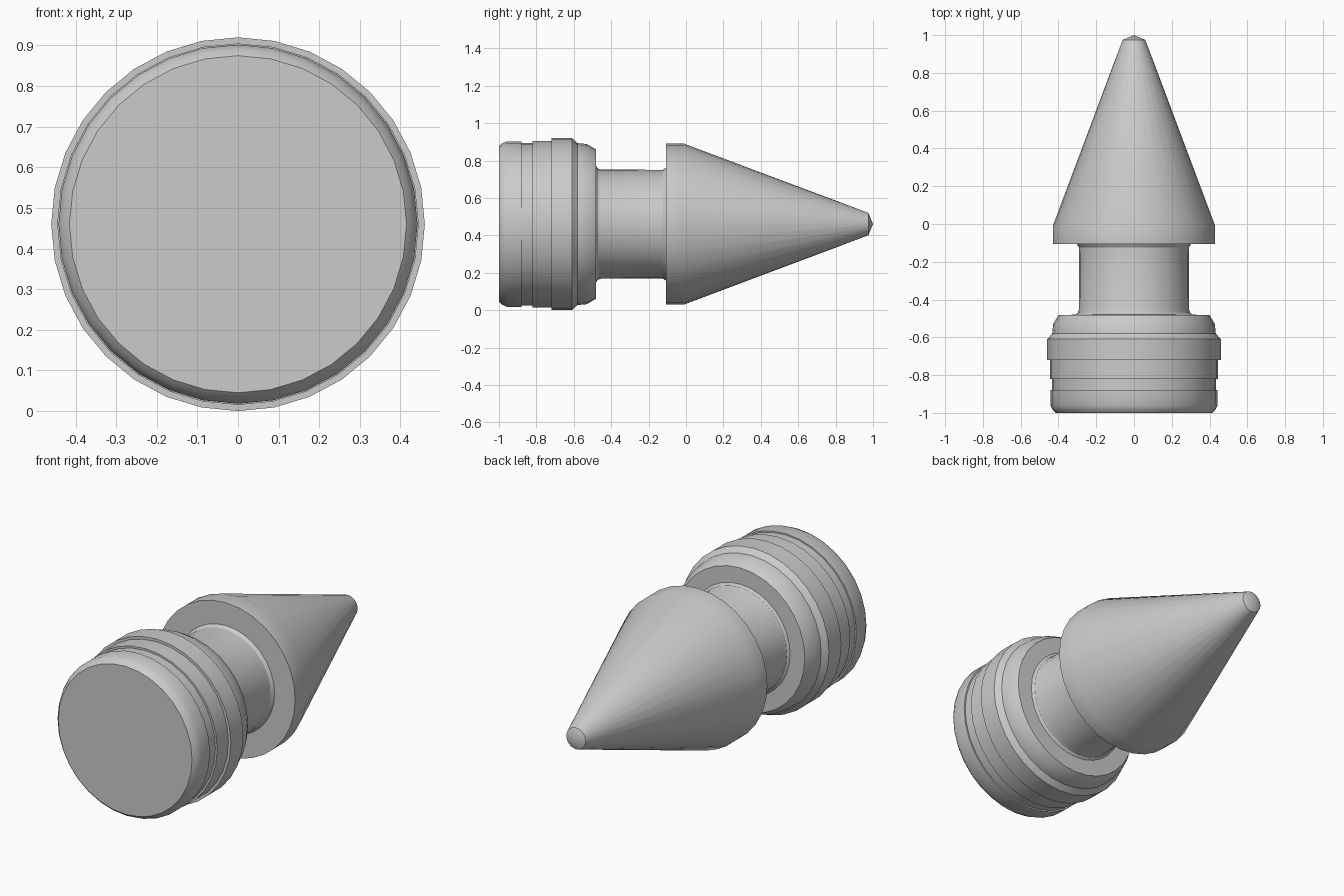
import bpy, bmesh
from math import cos, sin, tau, radians

if "Cube" in bpy.data.objects:
    bpy.data.objects.remove(bpy.data.objects["Cube"])

CZ, SIDES = 0.46, 32


def lathe(name, profile):
    """Revolve (y, radius) points around the y axis; radius 0 makes a pole."""
    bm = bmesh.new()
    rings = []
    for y, r in profile:
        if r == 0:
            rings.append([bm.verts.new((0, y, CZ))] * SIDES)
        else:
            rings.append([bm.verts.new((r * cos(tau * i / SIDES), y, CZ + r * sin(tau * i / SIDES)))
                          for i in range(SIDES)])
    for a, b in zip(rings, rings[1:]):
        for i in range(SIDES):
            j = (i + 1) % SIDES
            bm.faces.new(list(dict.fromkeys((a[i], a[j], b[j], b[i]))))
    # flat base cap
    bm.faces.new(rings[0])
    bmesh.ops.recalc_face_normals(bm, faces=bm.faces)
    mesh = bpy.data.meshes.new(name)
    bm.to_mesh(mesh)
    bm.free()
    obj = bpy.data.objects.new(name, mesh)
    bpy.context.collection.objects.link(obj)
    bpy.ops.object.select_all(action='DESELECT')
    obj.select_set(True)
    bpy.context.view_layer.objects.active = obj
    bpy.ops.object.shade_smooth_by_angle(angle=radians(30))
    return obj


lathe("spiked_bolt", [
    # stepped base collar
    (-1, 0.415), (-0.985, 0.43), (-0.96, 0.442), (-0.88, 0.442),
    (-0.88, 0.434), (-0.82, 0.434), (-0.82, 0.445), (-0.72, 0.445),
    (-0.72, 0.46), (-0.61, 0.46), (-0.58, 0.433), (-0.53, 0.428), (-0.482, 0.40),
    # narrow neck with small fillets
    (-0.48, 0.31), (-0.47, 0.297), (-0.455, 0.292), (-0.125, 0.29), (-0.107, 0.302),
    # cone head and blunt tip
    (-0.107, 0.43), (-0.01, 0.43), (0.975, 0.06), (1, 0),
])
